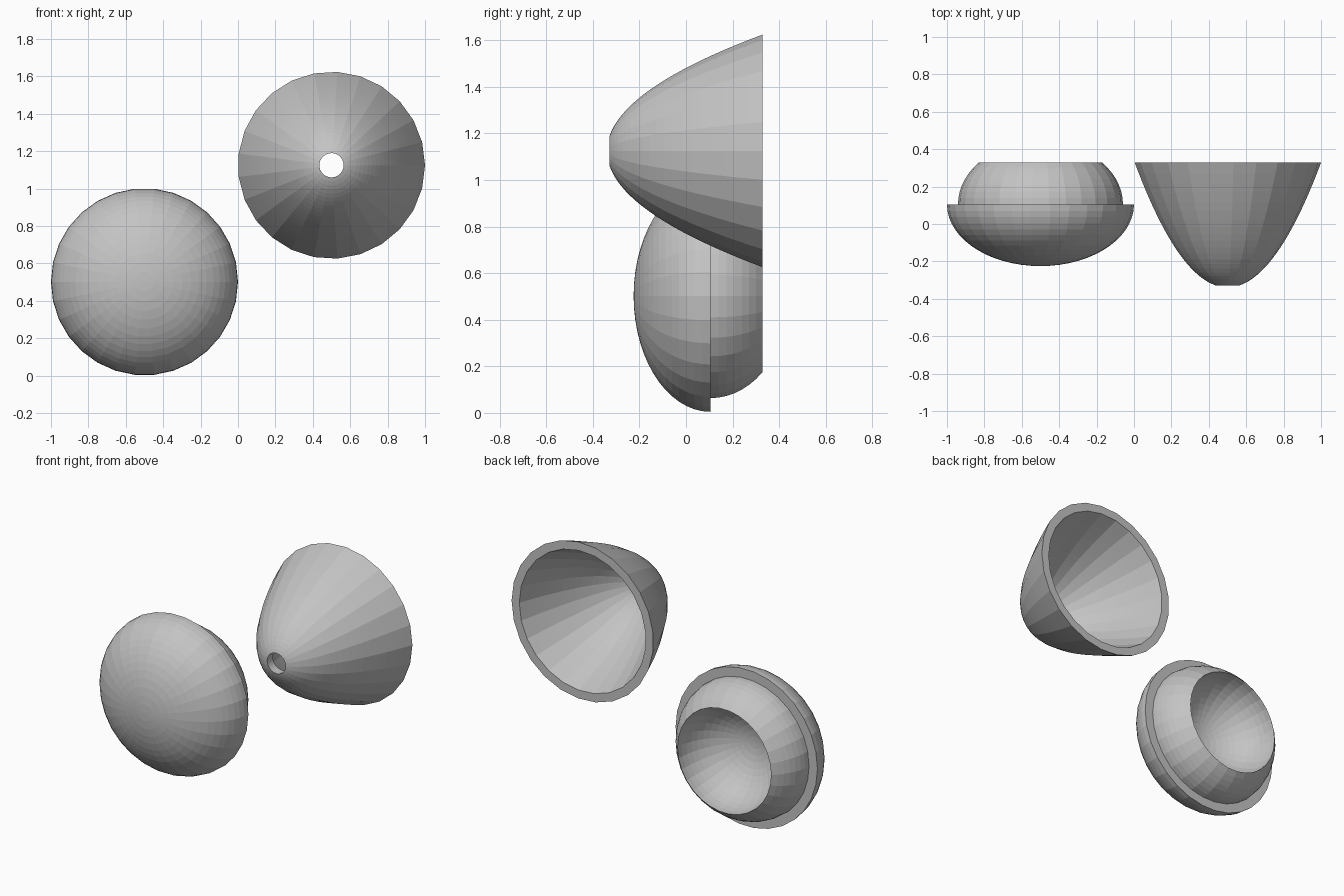
import bpy, bmesh
from math import sin, cos, pi, radians, sqrt, acos

cube = bpy.data.objects.get("Cube")
if cube:
    bpy.data.objects.remove(cube, do_unlink=True)

grey = bpy.data.materials.new("plain_grey")
grey.use_nodes = True
grey.diffuse_color = (0.55, 0.55, 0.55, 1)
grey.node_tree.nodes["Principled BSDF"].inputs["Base Color"].default_value = grey.diffuse_color


def lathe(name, profile, sides, centre, closed):
    """Revolve (radius, y) points about the y axis through centre."""
    bm = bmesh.new()
    rings = []
    for r, y in profile:
        rings.append([bm.verts.new((r * cos(2 * pi * i / sides), y, r * sin(2 * pi * i / sides)))
                      for i in range(sides)])
    pairs = list(zip(rings, rings[1:]))
    if closed:
        pairs.append((rings[-1], rings[0]))
    for a, b in pairs:
        for i in range(sides):
            j = (i + 1) % sides
            bm.faces.new((a[i], a[j], b[j], b[i]))
    bmesh.ops.remove_doubles(bm, verts=bm.verts, dist=1e-5)
    bmesh.ops.recalc_face_normals(bm, faces=bm.faces)
    mesh = bpy.data.meshes.new(name)
    bm.to_mesh(mesh)
    bm.free()
    mesh.materials.append(grey)
    obj = bpy.data.objects.new(name, mesh)
    obj.location = (centre[0], 0, centre[1])
    bpy.context.collection.objects.link(obj)
    return obj


def arc(radius, depth, y, start, end, steps):
    """Elliptical arc; the angle runs from the rim (0) to the pole (pi / 2)."""
    return [(radius * cos(start + (end - start) * i / steps),
             y + depth * sin(start + (end - start) * i / steps)) for i in range(steps + 1)]


def parabola(r0, y0, r1, y1, steps):
    """Parabolic profile between two points, with even radius steps."""
    k = (y1 - y0) / (r1 ** 2 - r0 ** 2)
    radii = [r0 + (r1 - r0) * i / steps for i in range(steps + 1)]
    return [(r, y0 + k * (r ** 2 - r0 ** 2)) for r in radii]


# Hollow parabolic shade with a round hole at its tip
outer = parabola(0.065, -0.328, 0.5, 0.328, 20)
inner = parabola(0.065, -0.27, 0.446, 0.328, 20)
lathe("parabolic_shade", outer + inner[::-1], 25, (0.5, 1.125), True)

# Domed cap, stepping in to a rounded collar with a hollow socket
edge_r, edge_y, seat_y = 0.33, 0.328, 0.105
collar_end = acos(edge_r / 0.441)
collar_depth = (edge_y - seat_y) / sin(collar_end)
dome = arc(0.5, -0.33, seat_y, pi / 2, 0, 15)
collar = arc(0.441, collar_depth, seat_y, 0, collar_end, 7)
socket = arc(edge_r, -0.31, edge_y, 0, pi / 2, 13)
lathe("domed_cap_with_socket", dome + collar + socket[1:], 30, (-0.5, 0.502), False)
